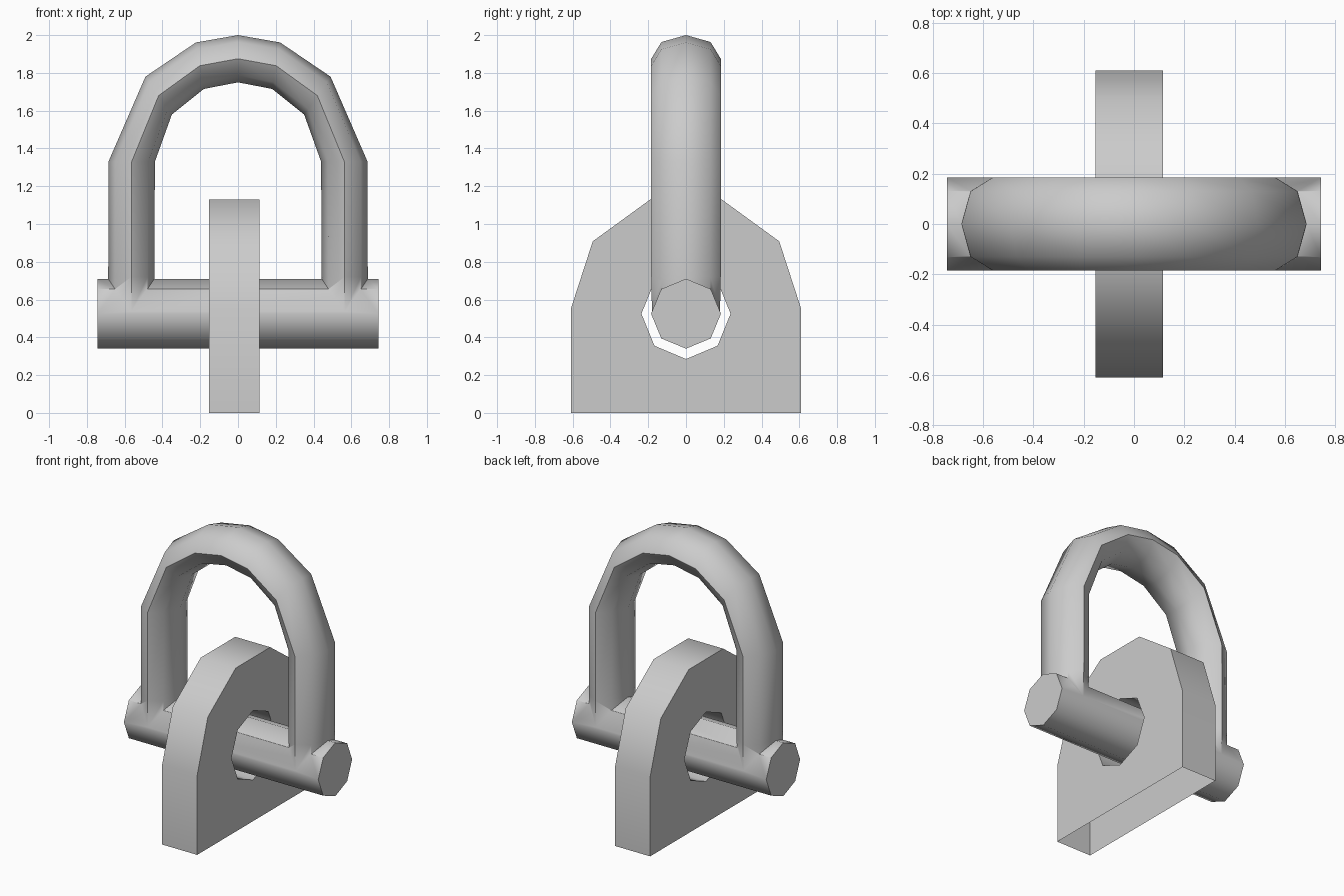
import bpy, bmesh
from math import radians, cos, sin, pi
from mathutils import Vector

if "Cube" in bpy.data.objects:
    bpy.data.objects.remove(bpy.data.objects["Cube"])

PIN_Z, PIN_R = 0.525, 0.185


def make_object(name, bm):
    bmesh.ops.recalc_face_normals(bm, faces=bm.faces)
    mesh = bpy.data.meshes.new(name)
    bm.to_mesh(mesh)
    bm.free()
    obj = bpy.data.objects.new(name, mesh)
    bpy.context.collection.objects.link(obj)
    return obj


def select(obj):
    bpy.ops.object.select_all(action='DESELECT')
    obj.select_set(True)
    bpy.context.view_layer.objects.active = obj


def tube(name, rings):
    """Closed tube; each ring is (x, z, dx, dz, half_y): centre, half width, half depth."""
    bm = bmesh.new()
    loops = []
    for x, z, dx, dz, hy in rings:
        loop = []
        for i in range(8):
            a = i * pi / 4
            c = cos(a)
            loop.append(bm.verts.new((x + dx * c, hy * sin(a), z + dz * c)))
        loops.append(loop)
    for a, b in zip(loops, loops[1:]):
        for i in range(8):
            j = (i + 1) % 8
            bm.faces.new((a[i], a[j], b[j], b[i]))
    bm.faces.new(loops[0])
    bm.faces.new(loops[-1])
    return make_object(name, bm)


# bow: octagonal oval tube, right half mirrored to the left
half = [(0.565, 0.53, 0.122, 0, 0.18), (0.565, 0.72, 0.122, 0, 0.184),
        (0.563, 1.33, 0.123, 0, 0.184), (0.42, 1.68, 0.07, 0.10, 0.184),
        (0.202, 1.838, 0.021, 0.123, 0.184)]
left = [(-x, z, -dx, dz, hy) for x, z, dx, dz, hy in reversed(half)]
bow = tube("shackle_bow", half + [(0, 1.875, 0, 0.125, 0.184)] + left)

# cross pin, fused to the bow legs
pin = tube("cross_pin", [(-0.743, PIN_Z, 0, PIN_R, PIN_R), (0.743, PIN_Z, 0, PIN_R, PIN_R)])
mod = bow.modifiers.new("fuse", 'BOOLEAN')
mod.operation = 'UNION'
mod.solver = 'EXACT'
mod.object = pin
select(bow)
bpy.ops.object.modifier_apply(modifier=mod.name)
bpy.data.objects.remove(pin)
bow.name = "shackle_bow_and_pin"
bpy.ops.object.shade_smooth_by_angle(angle=radians(50))

# lug plate: faceted arch profile with an octagonal hole, open underneath
outer = [(0.61, 0.0)] + [(0.61 * cos(radians(36 * i)), 0.55 + 0.61 * sin(radians(36 * i)))
                         for i in range(6)] + [(-0.61, 0.0)]
hole = [(0.236 * cos(i * pi / 4), PIN_Z + 0.24 * sin(i * pi / 4)) for i in range(8)]
bm = bmesh.new()
sides = []
for x in (-0.153, 0.115):
    loops, edges = [], []
    for profile in (outer, hole):
        vs = [bm.verts.new((x, y, z)) for y, z in profile]
        edges += [bm.edges.new((vs[i - 1], vs[i])) for i in range(len(vs))]
        loops.append(vs)
    bmesh.ops.triangle_fill(bm, edges=edges, use_beauty=True, normal=Vector((1, 0, 0)))
    sides.append(loops)
for k in range(2):
    a, b = sides[0][k], sides[1][k]
    for i in range(len(a)):
        if k == 0 and i == 0:
            continue  # underside stays open
        bm.faces.new((a[i - 1], a[i], b[i], b[i - 1]))
plate = make_object("lug_plate", bm)
select(plate)
bpy.ops.object.shade_smooth_by_angle(angle=radians(50))
